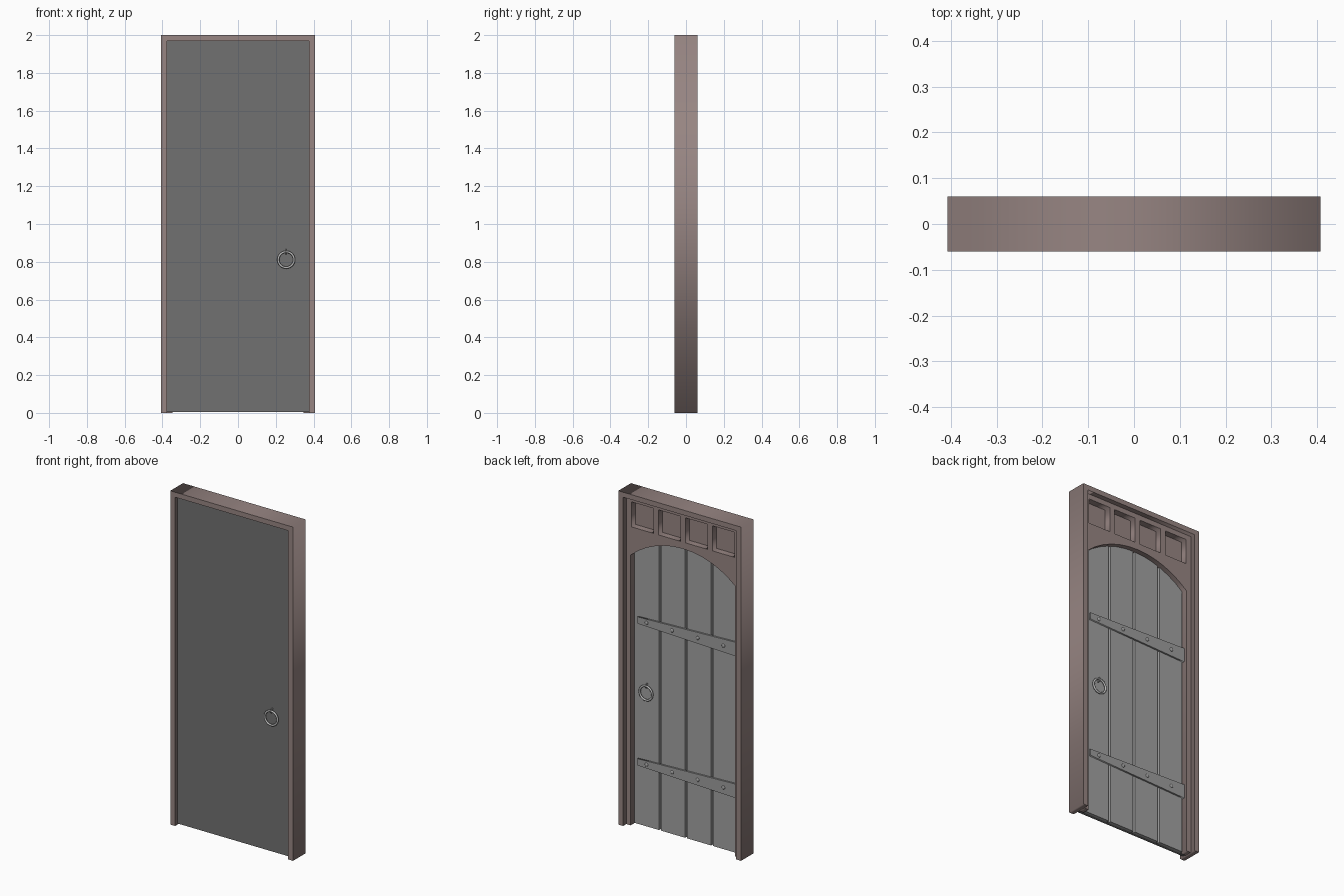
import bpy, bmesh, math

if "Cube" in bpy.data.objects:
    bpy.data.objects.remove(bpy.data.objects["Cube"])


def material(name, r, g, b):
    m = bpy.data.materials.new(name)
    m.diffuse_color = (r, g, b, 1)
    m.use_nodes = True
    m.node_tree.nodes["Principled BSDF"].inputs["Base Color"].default_value = m.diffuse_color
    return m


BROWN = material("dusty brown", 0.31, 0.235, 0.225)
DARK = material("dark grey", 0.165, 0.165, 0.165)
GREY = material("plank grey", 0.36, 0.36, 0.36)
METAL = material("strap grey", 0.34, 0.34, 0.34)
LIGHT = material("ring grey", 0.5, 0.5, 0.5)


def box(name, x0, x1, y0, y1, z0, z1, mat):
    bpy.ops.mesh.primitive_cube_add(size=1, location=((x0 + x1) / 2, (y0 + y1) / 2, (z0 + z1) / 2))
    o = bpy.context.object
    o.name = name
    o.scale = (x1 - x0, y1 - y0, z1 - z0)
    o.data.materials.append(mat)
    return o


def plate(name, outlines, y0, y1, mat):
    """Flat x-z outlines (inner ones become holes) given thickness along y."""
    cu = bpy.data.curves.new(name, "CURVE")
    cu.dimensions = "2D"
    cu.fill_mode = "BOTH"
    cu.extrude = (y1 - y0) / 2
    for pts in outlines:
        s = cu.splines.new("POLY")
        s.points.add(len(pts) - 1)
        for p, (x, z) in zip(s.points, pts):
            p.co = (x, z, 0, 1)
        s.use_cyclic_u = True
    cu.materials.append(mat)
    o = bpy.data.objects.new(name, cu)
    bpy.context.collection.objects.link(o)
    o.rotation_euler = (math.pi / 2, 0, 0)
    o.location.y = (y0 + y1) / 2
    bpy.ops.object.select_all(action="DESELECT")
    o.select_set(True)
    bpy.context.view_layer.objects.active = o
    bpy.ops.object.convert(target="MESH")
    return bpy.context.object


def torus(name, loc, rot, major, minor, seg):
    bpy.ops.mesh.primitive_torus_add(location=loc, rotation=rot, major_radius=major,
                                     minor_radius=minor, major_segments=seg, minor_segments=8)
    o = bpy.context.object
    o.name = name
    o.data.materials.append(LIGHT)
    bpy.ops.object.shade_smooth()


# outer frame: two posts and a header
W, IN, TOP = 0.407, 0.375, 1.97
plate("outer_frame", [[(-W, 0), (-W, 2), (W, 2), (W, 0), (IN, 0), (IN, TOP), (-IN, TOP), (-IN, 0)]],
      -0.06, 0.06, BROWN)

# inner frame: jamb strips, arched transom and four square recesses
half, spring, rise = 0.346, 1.62, 0.13
R = (half ** 2 + rise ** 2) / (2 * rise)
a = math.asin(half / R)
arch = [(R * math.sin(t), spring + rise - R + R * math.cos(t))
        for t in [a - 2 * a * i / 12 for i in range(13)]]
outline = [(-IN, 0), (-IN, TOP), (IN, TOP), (IN, 0), (half, 0)] + arch + [(-half, 0)]
holes = []
for i in range(4):
    c = (i - 1.5) * 0.179
    holes.append([(c - 0.073, 1.79), (c + 0.073, 1.79), (c + 0.073, 1.94), (c - 0.073, 1.94)])
plate("arched_inner_frame", [outline] + holes, -0.012, 0.03, BROWN)
box("transom_backing", -IN, IN, -0.018, -0.009, 1.775, TOP, BROWN)

# plain front sheet of the door
box("front_sheet", -IN, IN, -0.035, -0.017, 0.005, TOP, DARK)

# planks with narrow grooves
for i in range(4):
    c = (i - 1.5) * 0.173
    box("plank_%d" % (i + 1), c - 0.0805, c + 0.0805, -0.02, 0.0, 0.005, 1.77, GREY)

# tapered hinge straps with rivets
for n, z in (("lower", 0.38), ("upper", 1.23)):
    plate(n + "_strap", [[(-half, z - 0.042), (0.315, z - 0.02), (0.315, z + 0.02), (-half, z + 0.042)]],
          -0.002, 0.01, METAL)
    for i in range(4):
        bpy.ops.mesh.primitive_uv_sphere_add(segments=10, ring_count=6, radius=0.011,
                                             location=((i - 1.5) * 0.17, 0.01, z))
        o = bpy.context.object
        o.name = "%s_rivet_%d" % (n, i + 1)
        o.scale.y = 0.6
        o.data.materials.append(METAL)
        bpy.ops.object.shade_smooth()

# ring pulls on both faces, each hanging from a small eye
for n, face, d in (("front", -0.035, -1), ("back", 0.0, 1)):
    torus(n + "_ring", (0.255, face + d * 0.015, 0.811), (math.pi / 2, 0, 0), 0.042, 0.006, 28)
    torus(n + "_ring_eye", (0.255, face + d * 0.008, 0.853), (0, math.pi / 2, 0), 0.012, 0.003, 14)
